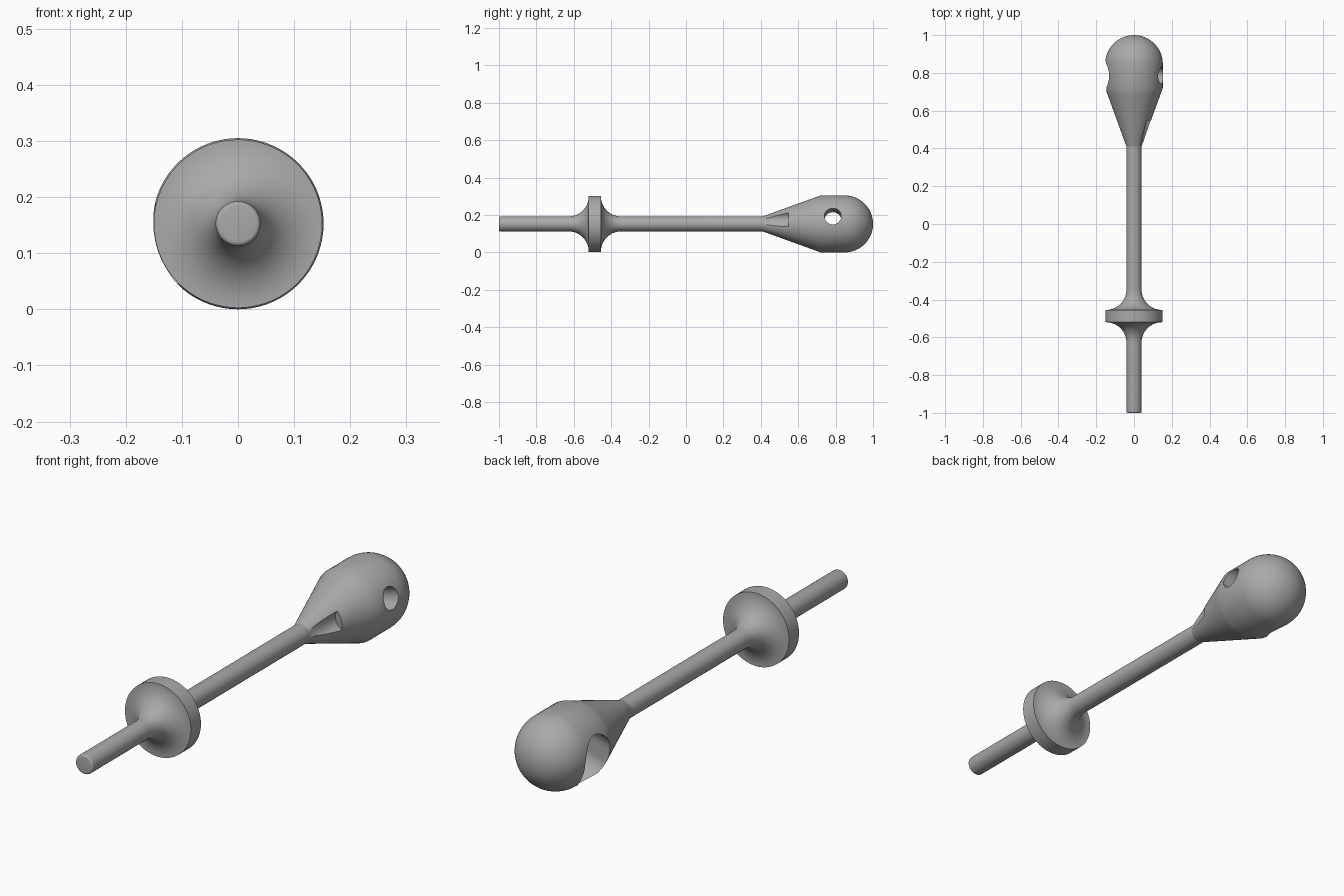
import bpy, bmesh
from math import sin, cos, pi, radians
from mathutils import Matrix, Vector

cube = bpy.data.objects.get("Cube")
if cube:
    bpy.data.objects.remove(cube)

AXIS_Z = 0.1525     # height of the long axis
HEAD_R = 0.1525
ROD_R = 0.04
RIM_R = 0.15
TILT = radians(16)  # the openings are turned about the long axis

grey = bpy.data.materials.new("plain grey")
grey.use_nodes = True
grey.diffuse_color = (0.4, 0.4, 0.4, 1)
grey.node_tree.nodes["Principled BSDF"].inputs["Base Color"].default_value = (0.4, 0.4, 0.4, 1)


def arc(cy, cr, radius, start, end, steps=14):
    """Profile points (y, r) along an arc, angles in degrees."""
    angles = [radians(start + (end - start) * i / steps) for i in range(steps + 1)]
    return [(cy + radius * cos(a), cr + radius * sin(a)) for a in angles]


def make_object(name, bm):
    bmesh.ops.recalc_face_normals(bm, faces=bm.faces[:])
    mesh = bpy.data.meshes.new(name)
    bm.to_mesh(mesh)
    bm.free()
    mesh.materials.append(grey)
    obj = bpy.data.objects.new(name, mesh)
    bpy.context.collection.objects.link(obj)
    return obj


def lathe(name, profile, segments=72):
    """Turn a (y, r) profile around the long axis."""
    bm = bmesh.new()
    verts = [bm.verts.new((r, y, AXIS_Z)) for y, r in profile]
    edges = [bm.edges.new(pair) for pair in zip(verts, verts[1:])]
    bmesh.ops.spin(bm, geom=verts + edges, cent=(0, 0, AXIS_Z), axis=(0, 1, 0),
                   angle=2 * pi, steps=segments, use_duplicate=False)
    bmesh.ops.remove_doubles(bm, verts=bm.verts[:], dist=0.0001)
    return make_object(name, bm)


def bore(name, start, end, radius, stretch=0):
    """Cylinder between two points; stretch makes its section a slot."""
    start, end = Vector(start), Vector(end)
    direction = (end - start).normalized()
    side = Vector((0, 1, 0)) if abs(direction.y) < 0.5 else Vector((0, 0, 1))
    up = direction.cross(side).normalized()
    side = up.cross(direction)
    bm = bmesh.new()
    ring = []
    for half in (1, -1):
        for i in range(25):
            a = pi * i / 24
            ring.append(start + side * radius * cos(a) * half
                        + up * half * (radius * sin(a) + stretch))
    face = bm.faces.new([bm.verts.new(p) for p in ring])
    new = bmesh.ops.extrude_face_region(bm, geom=[face])["geom"]
    bmesh.ops.translate(bm, vec=end - start,
                        verts=[v for v in new if isinstance(v, bmesh.types.BMVert)])
    bmesh.ops.remove_doubles(bm, verts=bm.verts[:], dist=0.0001)
    obj = make_object(name, bm)
    obj.hide_render = True
    return obj


def cut(target, cutter):
    mod = target.modifiers.new("cut", "BOOLEAN")
    mod.operation = "DIFFERENCE"
    mod.solver = "EXACT"
    mod.object = cutter
    bpy.context.view_layer.objects.active = target
    bpy.ops.object.modifier_apply(modifier=mod.name)
    bpy.data.objects.remove(cutter)


def radial(distance, y):
    """Point at a distance along the tilted cross axis."""
    return (distance * cos(TILT), y, AXIS_Z + distance * sin(TILT))


# Rod with a flared collar
flare = RIM_R - ROD_R - 0.002
top = ROD_R + flare
profile = [(-1, 0)] + arc(-0.992, ROD_R - 0.008, 0.008, 180, 90, 5)
profile += arc(-0.52 - flare, top, flare, 270, 360)
profile += [(-0.52, RIM_R), (-0.455, RIM_R)]
profile += arc(-0.455 + flare, top, flare, 180, 270)
profile += [(0.43, ROD_R), (0.43, 0)]
rod = lathe("rod_with_collar", profile)

# Teardrop head: cone, short barrel and dome
cone = [(0.41 + 0.31 * t / 8, ROD_R + (HEAD_R - ROD_R) * t / 8) for t in range(9)]
dome = arc(1 - HEAD_R, 0, HEAD_R, 90, 0, 20)
dome[-1] = (1, 0)
head = lathe("teardrop_head", [(0.41, 0)] + cone + dome)

# Wide slot on one side, small hole through to the other, groove at the neck
cut(head, bore("slot_cutter", radial(-0.3, 0.785), radial(0.07, 0.785), 0.085, 0.025))
cut(head, bore("hole_cutter", radial(0.0, 0.785), radial(0.3, 0.785), 0.045))
cut(head, bore("groove_cutter", radial(0.074, 0.35), radial(0.105, 0.545), 0.045))

# Smooth shading with crisp rims
bpy.ops.object.select_all(action="DESELECT")
for obj in (rod, head):
    obj.select_set(True)
bpy.context.view_layer.objects.active = head
bpy.ops.object.shade_smooth_by_angle(angle=radians(30))
